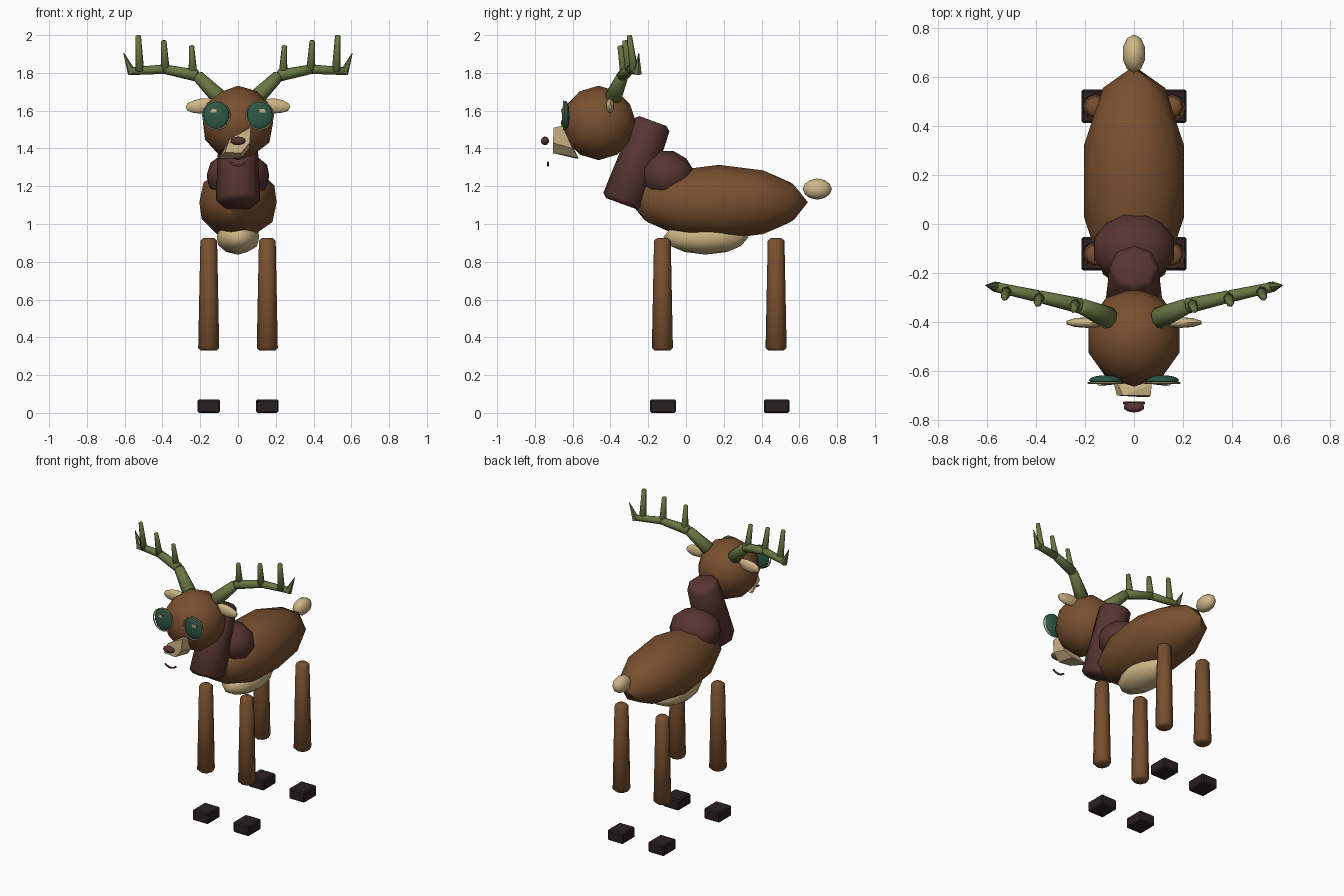
import bpy, bmesh, math
from mathutils import Vector, Matrix

if "Cube" in bpy.data.objects:
    bpy.data.objects.remove(bpy.data.objects["Cube"], do_unlink=True)


def material(name, color):
    m = bpy.data.materials.new(name)
    m.use_nodes = True
    m.diffuse_color = (*color, 1)
    bsdf = next(n for n in m.node_tree.nodes if n.type == 'BSDF_PRINCIPLED')
    bsdf.inputs["Base Color"].default_value = (*color, 1)
    bsdf.inputs["Roughness"].default_value = 0.8
    return m


BROWN = material("warm_brown", (0.19, 0.08, 0.028))
MAROON = material("dark_maroon", (0.095, 0.036, 0.03))
CREAM = material("cream", (0.62, 0.47, 0.24))
MOSS = material("moss_green", (0.14, 0.18, 0.055))
TEAL = material("deep_teal", (0.027, 0.1, 0.065))
HOOF = material("dark_hoof", (0.024, 0.014, 0.016))


def finish(name, bm, mat, angle=40):
    me = bpy.data.meshes.new(name)
    bmesh.ops.recalc_face_normals(bm, faces=bm.faces)
    bm.to_mesh(me)
    bm.free()
    me.materials.append(mat)
    ob = bpy.data.objects.new(name, me)
    bpy.context.collection.objects.link(ob)
    bpy.ops.object.select_all(action='DESELECT')
    ob.select_set(True)
    bpy.context.view_layer.objects.active = ob
    bpy.ops.object.shade_smooth_by_angle(angle=math.radians(angle))
    return ob


def ellipsoid(name, center, radii, mat, tilt=0, axis='X', detail=2):
    bm = bmesh.new()
    bmesh.ops.create_icosphere(bm, subdivisions=detail, radius=1)
    m = (Matrix.Translation(center) @ Matrix.Rotation(math.radians(tilt), 4, axis)
         @ Matrix.Diagonal((*radii, 1)))
    bmesh.ops.transform(bm, matrix=m, verts=bm.verts)
    return finish(name, bm, mat)


def limb(name, a, b, r1, r2, mat, sides=8, bevel=0.0):
    """Tapered cylinder from a to b, with optional softened rims."""
    a, b = Vector(a), Vector(b)
    d = b - a
    bm = bmesh.new()
    bmesh.ops.create_cone(bm, cap_ends=True, segments=sides, radius1=r1,
                          radius2=r2, depth=d.length)
    if bevel:
        rims = [e for e in bm.edges if abs(e.verts[0].co.z - e.verts[1].co.z) < 1e-5]
        bmesh.ops.bevel(bm, geom=rims, offset=bevel, segments=1, affect='EDGES')
    m = Matrix.Translation((a + b) / 2) @ d.to_track_quat('Z', 'Y').to_matrix().to_4x4()
    bmesh.ops.transform(bm, matrix=m, verts=bm.verts)
    return finish(name, bm, mat, 50)


def wire(name, points, radius, mat, cyclic=False):
    cu = bpy.data.curves.new(name, 'CURVE')
    cu.dimensions = '3D'
    cu.bevel_depth = radius
    cu.bevel_resolution = 1
    cu.use_fill_caps = True
    sp = cu.splines.new('POLY')
    sp.points.add(len(points) - 1)
    for p, co in zip(sp.points, points):
        p.co = (*co, 1)
    sp.use_cyclic_u = cyclic
    cu.materials.append(mat)
    ob = bpy.data.objects.new(name, cu)
    bpy.context.collection.objects.link(ob)
    return ob


# Torso, belly and tail
ellipsoid("body", (0, 0.175, 1.115), (0.215, 0.47, 0.198), BROWN)
ellipsoid("belly", (0, 0.105, 0.93), (0.118, 0.225, 0.092), CREAM)
ellipsoid("tail", (0, 0.695, 1.185), (0.048, 0.078, 0.056), CREAM)

# Neck and shoulder ruff
limb("neck", (0, -0.335, 1.105), (0, -0.175, 1.545), 0.118, 0.1, MAROON, 8, 0.022)
ellipsoid("shoulder_ruff", (0, -0.1, 1.255), (0.172, 0.15, 0.135), MAROON, -15)

# Head
ellipsoid("head", (0, -0.463, 1.535), (0.195, 0.2, 0.197), BROWN)

# Lopsided snout wedge
bm = bmesh.new()
for co in ((0.068, -0.7, 1.51), (0.062, -0.705, 1.43), (0.015, -0.705, 1.375),
           (-0.07, -0.7, 1.38), (-0.045, -0.7, 1.45), (0.072, -0.655, 1.52),
           (0.06, -0.6, 1.4), (0.02, -0.57, 1.35), (-0.1, -0.575, 1.345)):
    bm.verts.new(co)
bmesh.ops.convex_hull(bm, input=bm.verts)
finish("snout", bm, CREAM, 30)

# Nose and mouth
ellipsoid("nose", (0, -0.747, 1.44), (0.043, 0.022, 0.023), MAROON)
wire("mouth", [(0.042 * t, -0.73, 1.309 + 0.017 * t * t)
               for t in (-1, -0.6, -0.2, 0.2, 0.6, 1)], 0.006, MAROON)

for side, s in (("left", 1), ("right", -1)):
    # Eye with thin rim and glint
    ellipsoid(side + "_eye", (s * 0.115, -0.637, 1.575), (0.068, 0.02, 0.077), TEAL, detail=3)
    ring = [(s * 0.115 + 0.072 * math.cos(k * math.tau / 24), -0.648,
             1.575 + 0.075 * math.sin(k * math.tau / 24)) for k in range(24)]
    wire(side + "_eye_rim", ring, 0.004, CREAM, True)
    bm = bmesh.new()
    bmesh.ops.create_cube(bm, size=1, matrix=Matrix.Translation((s * 0.13, -0.657, 1.6))
                          @ Matrix.Diagonal((0.03, 0.008, 0.018, 1)))
    finish(side + "_eye_glint", bm, CREAM)

    # Ear
    ellipsoid(side + "_ear", (s * 0.19, -0.402, 1.625), (0.09, 0.022, 0.04), CREAM, s * 5, 'Y')

    # Antler beam in three tapering pieces
    path = [(0.1, -0.385, 1.67), (0.215, -0.335, 1.785),
            (0.39, -0.295, 1.82), (0.575, -0.255, 1.808)]
    path = [(s * x, y, z) for x, y, z in path]
    radii = (0.046, 0.032, 0.025, 0.02)
    for i in range(3):
        limb(f"{side}_antler_beam_{i + 1}", path[i], path[i + 1],
             radii[i], radii[i + 1], MOSS, 8, 0.004)

    # Antler tines and pointed tip
    for i, (x, y, z, top) in enumerate(((0.238, -0.325, 1.785, 1.945),
                                        (0.385, -0.3, 1.815, 1.972),
                                        (0.52, -0.275, 1.81, 2.0))):
        limb(f"{side}_antler_tine_{i + 1}", (s * x, y, z),
             (s * (x + 0.008), y - 0.025, top), 0.024, 0.014, MOSS, 6, 0.004)
    limb(side + "_antler_tip", (s * 0.56, -0.257, 1.797), (s * 0.605, -0.25, 1.905),
         0.024, 0.002, MOSS, 6)

    # Legs and hooves
    for end, y in (("front", -0.125), ("back", 0.477)):
        limb(f"{side}_{end}_leg", (s * 0.155, y, 0.33), (s * 0.155, y, 0.925),
             0.056, 0.044, BROWN, 8, 0.014)
        bm = bmesh.new()
        bmesh.ops.create_cube(bm, size=1, matrix=Matrix.Translation((s * 0.155, y + 0.003, 0.036))
                              @ Matrix.Diagonal((0.12, 0.136, 0.072, 1)))
        bmesh.ops.bevel(bm, geom=bm.edges[:], offset=0.008, segments=1, affect='EDGES')
        finish(f"{side}_{end}_hoof", bm, HOOF, 30)
